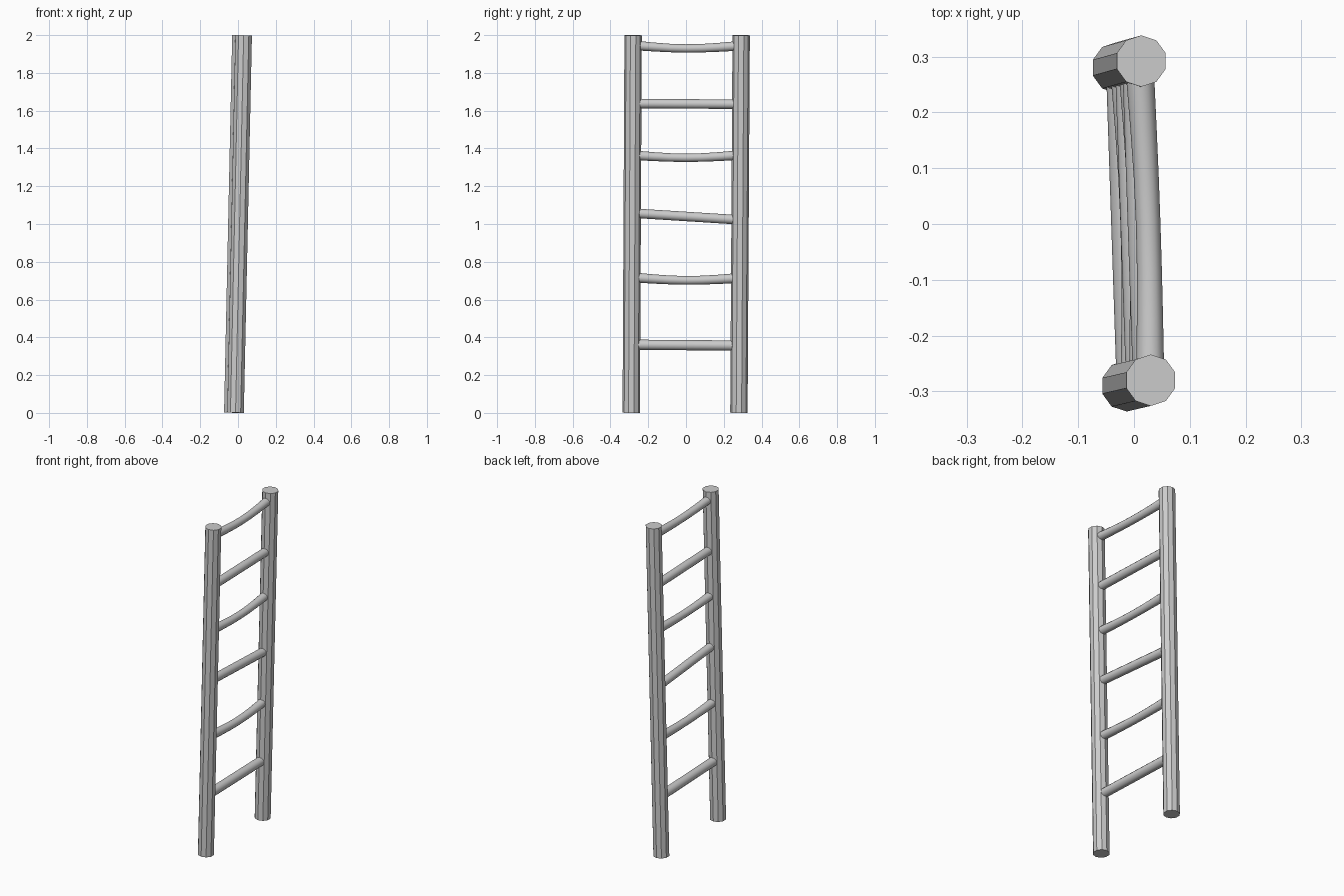
import bpy, bmesh, math
from mathutils import Vector

if "Cube" in bpy.data.objects:
    bpy.data.objects.remove(bpy.data.objects["Cube"])


def tube(name, points, radii, sides, smooth=False):
    """Capped tube through points, one ring per point."""
    points = [Vector(p) for p in points]
    axis = (points[-1] - points[0]).normalized()
    # Ring frame: u is as close to world x as possible
    u = (Vector((1, 0, 0)) - axis * axis.x).normalized()
    v = axis.cross(u)
    bm = bmesh.new()
    rings = []
    for p, r in zip(points, radii):
        ring = []
        for i in range(sides):
            a = math.pi / 2 + 2 * math.pi * i / sides
            ring.append(bm.verts.new(p + (u * math.cos(a) + v * math.sin(a)) * r))
        rings.append(ring)
    for a, b in zip(rings, rings[1:]):
        for i in range(sides):
            j = (i + 1) % sides
            bm.faces.new((a[i], a[j], b[j], b[i])).smooth = smooth
    bm.faces.new(rings[0][::-1])
    bm.faces.new(rings[-1])
    bmesh.ops.recalc_face_normals(bm, faces=bm.faces)
    mesh = bpy.data.meshes.new(name)
    bm.to_mesh(mesh)
    bm.free()
    obj = bpy.data.objects.new(name, mesh)
    bpy.context.collection.objects.link(obj)
    return obj


# Two leaning ten-sided posts
FRONT = (Vector((-0.013, -0.290, 0.001)), Vector((0.030, -0.280, 1.999)))
BACK = (Vector((-0.030, 0.280, 0.001)), Vector((0.013, 0.292, 1.999)))
tube("front_post", FRONT, (0.046, 0.046), 10)
tube("back_post", BACK, (0.046, 0.046), 10)

# Rungs: front height, back height, sag at the middle, radius
RUNGS = [
    (0.360, 0.356, 0.0, 0.027),
    (0.715, 0.712, 0.012, 0.026),
    (1.056, 1.024, 0.0, 0.025),
    (1.363, 1.363, 0.012, 0.025),
    (1.638, 1.635, 0.0, 0.025),
    (1.945, 1.942, 0.013, 0.025),
]
STEPS = 6
for n, (z_front, z_back, sag, radius) in enumerate(RUNGS, 1):
    a = FRONT[0].lerp(FRONT[1], z_front / 2)
    b = BACK[0].lerp(BACK[1], z_back / 2)
    a.y, b.y = -0.255, 0.253
    points, radii = [], []
    for i in range(STEPS + 1):
        t = i / STEPS
        bow = math.sin(math.pi * t)
        points.append(a.lerp(b, t) + Vector((0.4 * sag, 0, -sag)) * bow)
        radii.append(radius * (1 - (0.12 * bow if sag else 0)))
    tube(f"rung_{n}", points, radii, 12, smooth=True)
    # Keep the end caps crisp
    obj = bpy.data.objects[f"rung_{n}"]
    bpy.ops.object.select_all(action='DESELECT')
    obj.select_set(True)
    bpy.context.view_layer.objects.active = obj
    bpy.ops.object.shade_smooth_by_angle(angle=math.radians(35))
